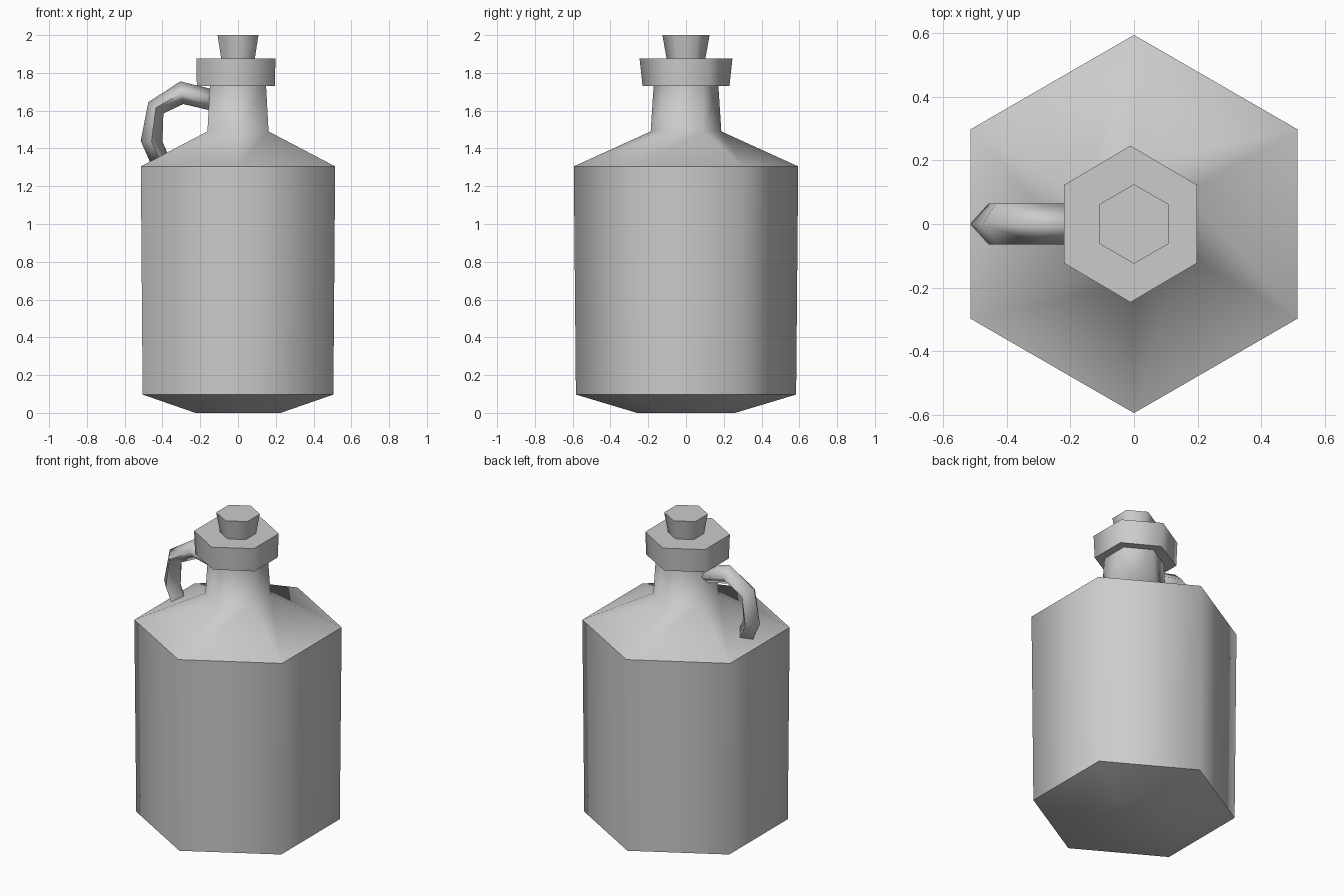
import bpy, bmesh, math
from mathutils import Vector

cube = bpy.data.objects.get("Cube")
if cube:
    bpy.data.objects.remove(cube, do_unlink=True)

grey = bpy.data.materials.new("plain grey")
grey.use_nodes = True
grey.diffuse_color = (0.6, 0.6, 0.6, 1)
grey.node_tree.nodes["Principled BSDF"].inputs["Base Color"].default_value = (0.6, 0.6, 0.6, 1)


def loft(name, rings, angle):
    """Skin a stack of point rings, cap both ends and shade by angle."""
    bm = bmesh.new()
    loops = [[bm.verts.new(p) for p in ring] for ring in rings]
    for a, b in zip(loops, loops[1:]):
        for i in range(len(a)):
            j = (i + 1) % len(a)
            bm.faces.new((a[i], a[j], b[j], b[i]))
    bm.faces.new(loops[0][::-1])
    bm.faces.new(loops[-1])
    bmesh.ops.recalc_face_normals(bm, faces=bm.faces)
    mesh = bpy.data.meshes.new(name)
    bm.to_mesh(mesh)
    bm.free()
    mesh.materials.append(grey)
    obj = bpy.data.objects.new(name, mesh)
    bpy.context.collection.objects.link(obj)
    bpy.ops.object.select_all(action='DESELECT')
    obj.select_set(True)
    bpy.context.view_layer.objects.active = obj
    bpy.ops.object.shade_smooth_by_angle(angle=math.radians(angle))
    return obj


def hexagon(radius, z, x=0, stretch=1):
    """Six-sided ring with corners on the y axis."""
    corners = [math.radians(90 + 60 * i) for i in range(6)]
    return [(x + stretch * radius * math.cos(a), radius * math.sin(a), z) for a in corners]


# Body, shoulder and neck in one profile
profile = [(0.26, 0), (0.583, 0.097), (0.594, 1.305), (0.187, 1.49), (0.171, 1.74)]
loft("jug_body", [hexagon(r, z) for r, z in profile], 61)

# Flared lip, slightly off centre
loft("lip", [hexagon(0.23, 1.73, -0.011, 1.04), hexagon(0.246, 1.877, -0.011, 0.98)], 61)

# Tapered stopper
loft("stopper", [hexagon(0.1, 1.86), hexagon(0.125, 2.0)], 61)

# Curved handle: outer and inner edge of each diamond section
sections = [((-0.12, 1.71), (-0.12, 1.595)),
            ((-0.305, 1.755), (-0.29, 1.635)),
            ((-0.475, 1.645), (-0.395, 1.585)),
            ((-0.515, 1.44), (-0.4, 1.435)),
            ((-0.46, 1.315), (-0.355, 1.335))]
rings = []
for (ox, oz), (ix, iz) in sections:
    outer, inner = Vector((ox, 0, oz)), Vector((ix, 0, iz))
    middle, side = (outer + inner) / 2, Vector((0, 0.064, 0))
    rings.append([outer, middle + side, inner, middle - side])
loft("handle", rings, 100)
